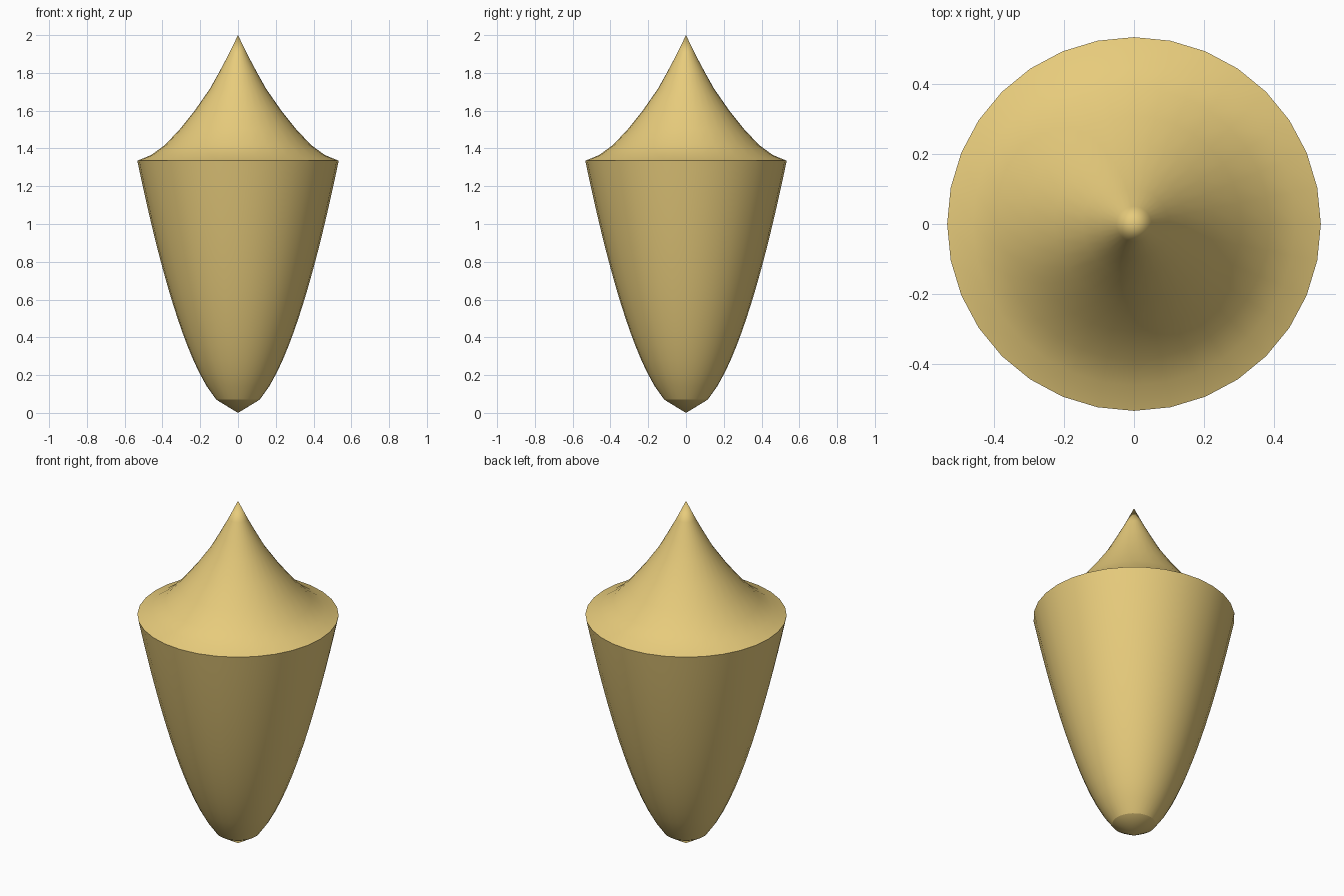
import bpy, bmesh
from math import sin, cos, pi

if "Cube" in bpy.data.objects:
    bpy.data.objects.remove(bpy.data.objects["Cube"])

SIDES = 32
RIM_R, RIM_Z = 0.533, 1.335

mat = bpy.data.materials.new("warm_gold")
mat.diffuse_color = (0.8, 0.6, 0.2, 1)
mat.use_nodes = True
mat.node_tree.nodes["Principled BSDF"].inputs["Base Color"].default_value = mat.diffuse_color


def lathe(name, profile, sharp_rings):
    """Spin an (r, z) profile, from bottom tip to top tip, around z."""
    bm = bmesh.new()
    bottom = bm.verts.new((0, 0, profile[0][1]))
    top = bm.verts.new((0, 0, profile[-1][1]))
    rings = [[bm.verts.new((r * cos(2 * pi * i / SIDES), r * sin(2 * pi * i / SIDES), z))
              for i in range(SIDES)] for r, z in profile[1:-1]]
    for i in range(SIDES):
        j = (i + 1) % SIDES
        bm.faces.new((bottom, rings[0][j], rings[0][i]))
        for a, b in zip(rings, rings[1:]):
            bm.faces.new((a[i], a[j], b[j], b[i]))
        bm.faces.new((rings[-1][i], rings[-1][j], top))
    for f in bm.faces:
        f.smooth = True
    for k in sharp_rings:
        for i in range(SIDES):
            bm.edges.get((rings[k][i], rings[k][(i + 1) % SIDES])).smooth = False
    me = bpy.data.meshes.new(name)
    bm.to_mesh(me)
    bm.free()
    me.materials.append(mat)
    ob = bpy.data.objects.new(name, me)
    bpy.context.collection.objects.link(ob)
    return ob


# Rounded lower body: near-parabolic flare above a small conical tip
STEPS = 19
body = [(0, 0)] + [(RIM_R * (i / STEPS) ** 0.52, RIM_Z * i / STEPS)
                   for i in range(1, STEPS + 1)]

# Concave spire rising from the rim to a point
spire = [(0.46, 1.365), (0.387, 1.418), (0.307, 1.503), (0.228, 1.602),
         (0.148, 1.717), (0.1, 1.803), (0.05, 1.897), (0, 2.0)]

# Crisp edges at the bottom tip and at the rim
lathe("spinning_top_body", body + spire, (0, STEPS - 1))
